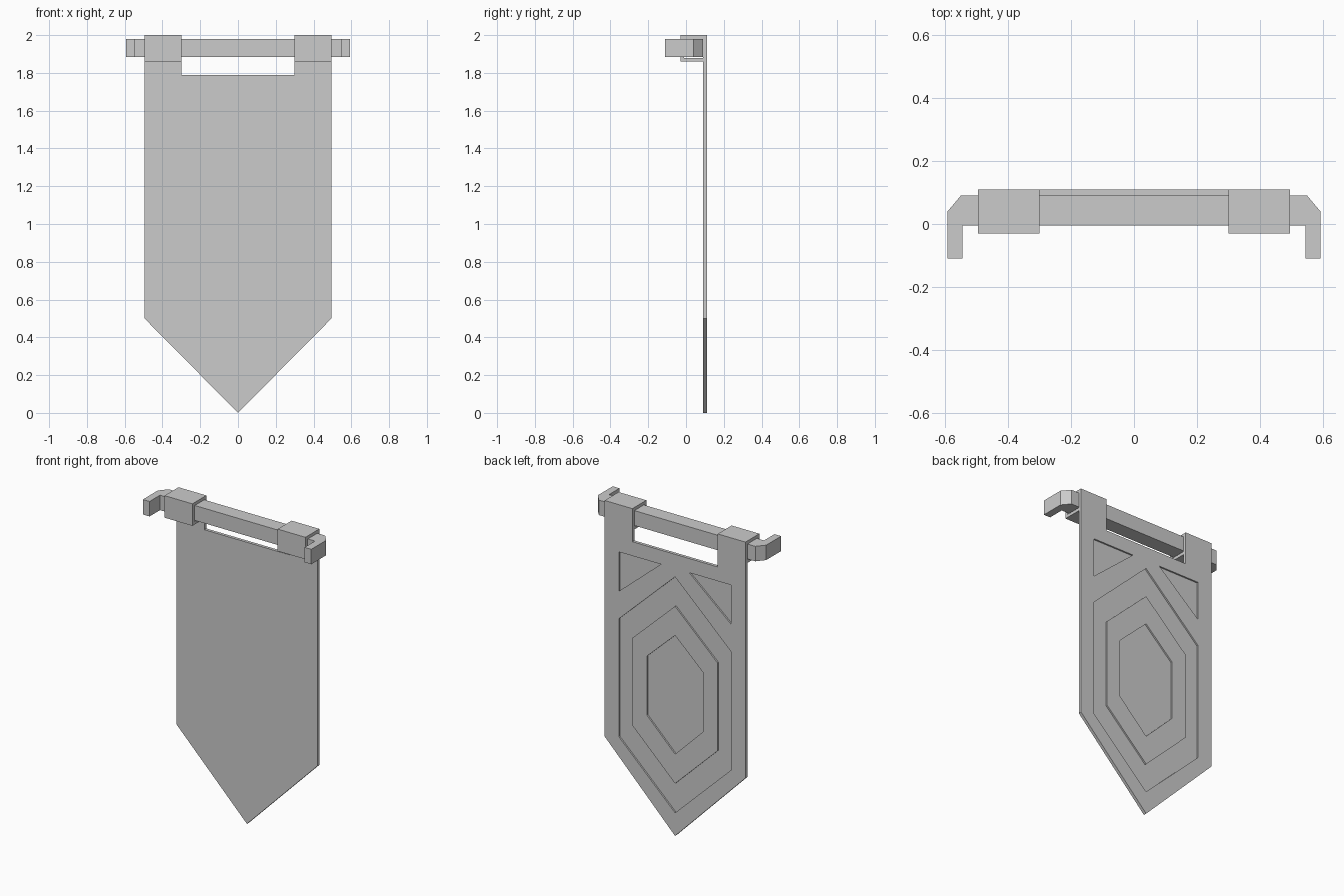
import bpy
from mathutils import Matrix

if "Cube" in bpy.data.objects:
    bpy.data.objects.remove(bpy.data.objects["Cube"])

# local (u, v, depth) -> world axes
XZ = Matrix(((1, 0, 0), (0, 0, -1), (0, 1, 0)))   # upright, depth along -y
YZ = Matrix(((0, 0, 1), (1, 0, 0), (0, 1, 0)))    # side profile, depth along x
XY = Matrix.Identity(3)                           # flat plan, depth along z


def plate(name, outlines, axes, lo, hi):
    """Fill nested outlines (alternating solid / hole) and thicken from lo to hi."""
    cu = bpy.data.curves.new(name, 'CURVE')
    cu.dimensions = '2D'
    cu.fill_mode = 'BOTH'
    cu.extrude = (hi - lo) / 2
    for pts in outlines:
        sp = cu.splines.new('POLY')
        sp.points.add(len(pts) - 1)
        for p, (u, v) in zip(sp.points, pts):
            p.co = (u, v, 0, 1)
        sp.use_cyclic_u = True
    tmp = bpy.data.objects.new(name + "_outline", cu)
    bpy.context.collection.objects.link(tmp)
    bpy.context.view_layer.update()
    deps = bpy.context.evaluated_depsgraph_get()
    me = bpy.data.meshes.new_from_object(tmp.evaluated_get(deps))
    bpy.data.objects.remove(tmp)
    me.name = name
    mid = (lo + hi) / 2
    depth_axis = axes @ Matrix.Identity(3).col[2]
    offset = [abs(c) * mid for c in depth_axis]
    me.transform(Matrix.Translation(offset) @ axes.to_4x4())
    for p in me.polygons:
        p.use_smooth = False
    ob = bpy.data.objects.new(name, me)
    bpy.context.collection.objects.link(ob)
    return ob


def mirrored(half):
    return half + [(-x, y) for x, y in reversed(half) if x > 0]


def hexagon(w, bottom, low, high, top):
    return [(0, bottom), (w, low), (w, high), (0, top), (-w, high), (-w, low)]


# cloth: plain front sheet plus a back layer with the recessed pattern
cloth = mirrored([(0, 0), (0.495, 0.5), (0.495, 2), (0.3, 2), (0.3, 1.79)])
pattern = [hexagon(0.395, 0.147, 0.525, 1.275, 1.647),
           hexagon(0.298, 0.333, 0.62, 1.18, 1.46),
           hexagon(0.198, 0.52, 0.715, 1.09, 1.275)]
for s in (1, -1):
    pattern.append([(s * 0.395, 1.70), (s * 0.1, 1.70), (s * 0.395, 1.45)])
plate("banner_front", [cloth], XZ, 0.09, 0.10)
plate("banner_back_pattern", [cloth] + pattern, XZ, 0.10, 0.11)

# straps wrapping the rod
strap = [(0.09, 1.86), (-0.03, 1.86), (-0.03, 2), (0.09, 2),
         (0.09, 1.98), (-0.01, 1.98), (-0.01, 1.88), (0.09, 1.88)]
plate("strap_right", [strap], YZ, 0.3, 0.495)
plate("strap_left", [strap], YZ, -0.495, -0.3)

# rod with hooked, chamfered ends
rod = mirrored([(0.545, -0.005), (0.545, -0.11), (0.592, -0.11),
                (0.592, 0.04), (0.55, 0.09)])
plate("rod", [rod], XY, 1.885, 1.98)
